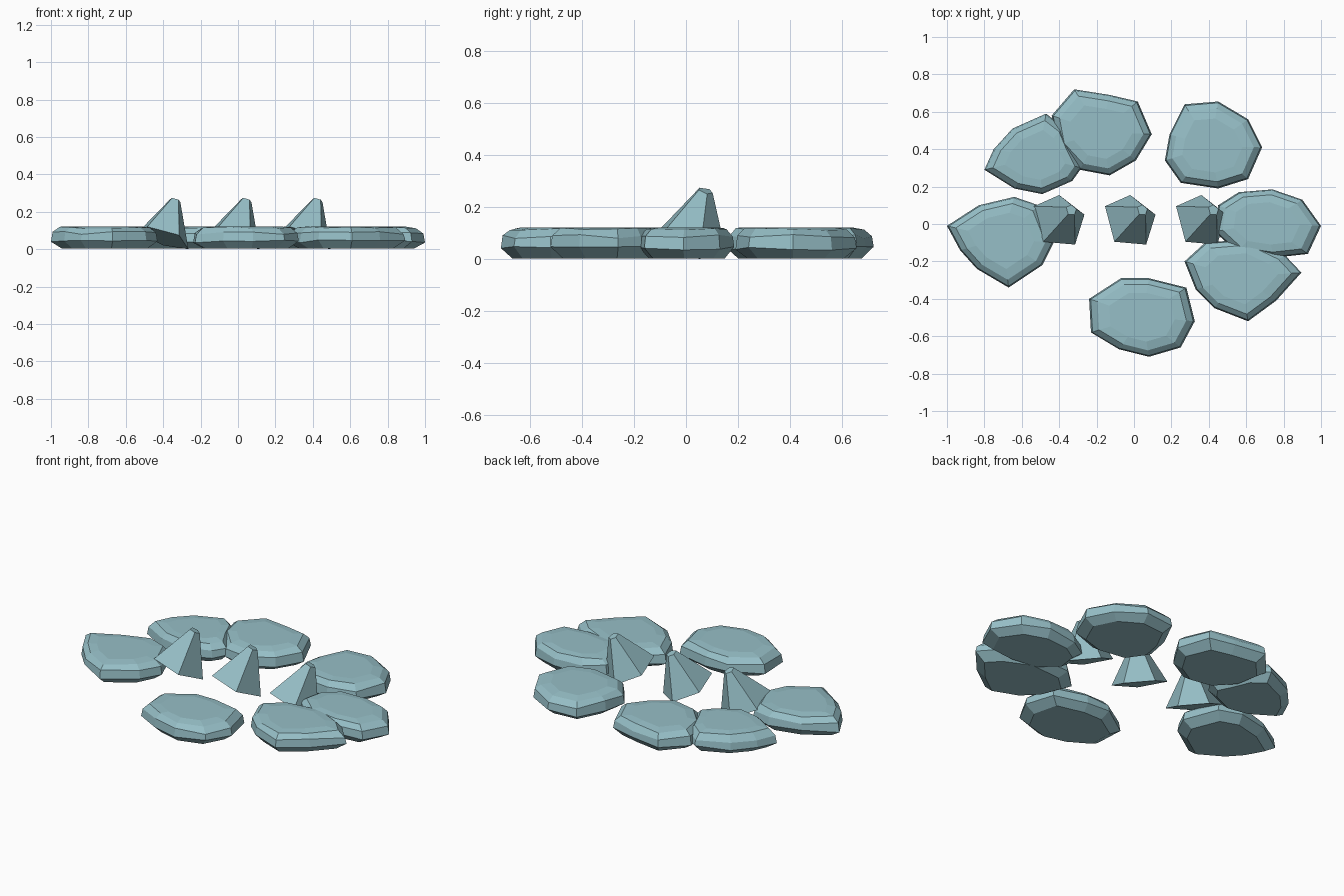
import bpy
import random
from mathutils import Vector

random.seed(4)
if "Cube" in bpy.data.objects:
    bpy.data.objects.remove(bpy.data.objects["Cube"], do_unlink=True)

# One flat stone colour
stone = bpy.data.materials.new("pale_blue_stone")
stone.use_nodes = True
colour = (0.305, 0.52, 0.57, 1)
stone.diffuse_color = colour
stone.node_tree.nodes["Principled BSDF"].inputs["Base Color"].default_value = colour


def loft(name, rings):
    """Skin a stack of equal-length rings and cap both ends."""
    n = len(rings[0])
    verts = [p for ring in rings for p in ring]
    faces = [list(reversed(range(n)))]
    for k in range(len(rings) - 1):
        a, b = k * n, (k + 1) * n
        for i in range(n):
            j = (i + 1) % n
            faces.append([a + i, a + j, b + j, b + i])
    faces.append(list(range(len(verts) - n, len(verts))))
    mesh = bpy.data.meshes.new(name)
    mesh.from_pydata(verts, [], faces)
    mesh.materials.append(stone)
    obj = bpy.data.objects.new(name, mesh)
    bpy.context.collection.objects.link(obj)
    return obj


# Ring inset toward the middle, height and height variation, bottom to top
PROFILE = [(0.80, 0.003, 0), (1.0, 0.042, 0.008), (0.97, 0.086, 0.008),
           (0.84, 0.115, 0.005), (0.62, 0.122, 0)]


def slab(name, outline):
    outline = [Vector(p) for p in reversed(outline)]
    centre = sum(outline, Vector((0, 0))) / len(outline)
    rings = []
    for scale, height, vary in PROFILE:
        ring = []
        for p in outline:
            q = centre + (p - centre) * scale
            ring.append((q.x, q.y, height + random.uniform(-vary, vary)))
        rings.append(ring)
    return loft(name, rings)


# Flat stones, outlines clockwise from above
slab("back_stone", [(-.32, .72), (-.13, .69), (.02, .655), (.095, .48), (.01, .34),
                    (-.13, .26), (-.29, .29), (-.41, .42), (-.44, .58)])
slab("back_right_stone", [(-.47, .59), (-.38, .52), (-.33, .4), (-.28, .3), (-.33, .23),
                          (-.49, .16), (-.64, .19), (-.80, .29), (-.75, .40), (-.65, .51)])
slab("back_left_stone", [(.27, .64), (.45, .655), (.61, .56), (.685, .41), (.61, .24),
                         (.45, .19), (.25, .22), (.165, .34), (.19, .48)])
slab("right_stone", [(-.64, .145), (-.51, .1), (-.43, -.1), (-.49, -.22), (-.67, -.34),
                     (-.84, -.24), (-.93, -.14), (-1, -.01), (-.83, .10)])
slab("front_stone", [(-.07, -.29), (.08, -.29), (.28, -.34), (.325, -.52), (.25, -.66),
                     (.08, -.71), (-.08, -.67), (-.23, -.58), (-.24, -.40)])
slab("left_stone", [(.74, .185), (.9, .13), (1, -.01), (.93, -.16), (.75, -.18),
                    (.55, -.15), (.43, -.04), (.45, .1), (.56, .17)])
slab("front_left_stone", [(.27, -.2), (.33, -.35), (.43, -.45), (.61, -.52), (.76, -.41),
                          (.895, -.26), (.81, -.17), (.62, -.08), (.38, -.1)][::-1])

# Leaning five-sided spikes with a tilted base and a blunt tip
BASE = [(-.155, .095, .09), (-.105, -.095, .12), (.065, -.11, .075),
        (.115, .05, 0), (-.02, .155, .02)]
middle = sum((Vector(p) for p in BASE), Vector()) / len(BASE)
tip = Vector((.045, .075, .262))
for name, x in (("right_spike", -.38), ("middle_spike", 0), ("left_spike", .38)):
    shift = Vector((x, 0, 0))
    bottom = [Vector(p) + shift for p in BASE]
    top = [tip + (Vector(p) - middle) * 0.2 + shift for p in BASE]
    loft(name, [bottom, top])
